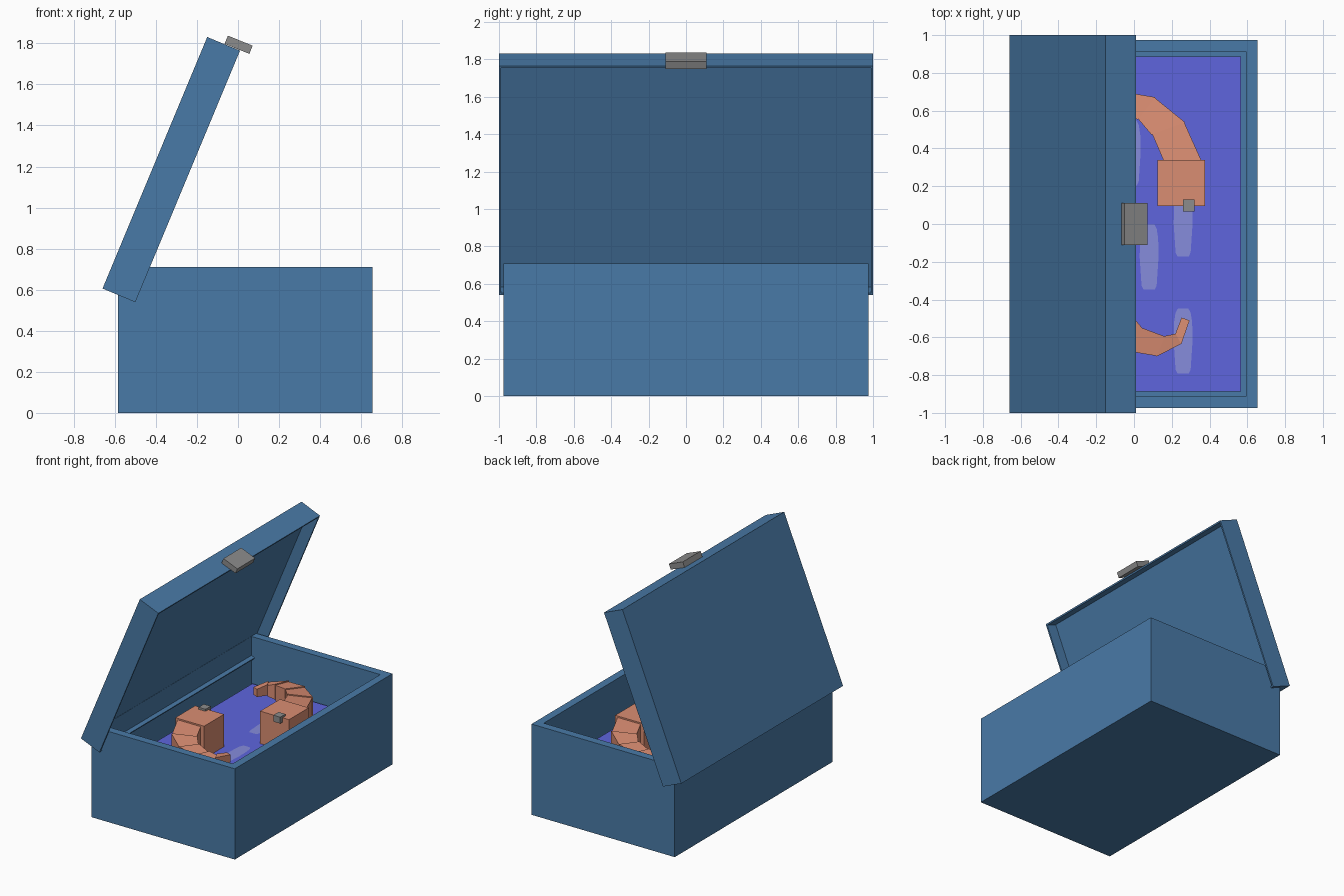
import bpy, bmesh, math
from mathutils import Matrix, Vector

if "Cube" in bpy.data.objects:
    bpy.data.objects.remove(bpy.data.objects["Cube"])


def material(name, rgb):
    lin = [((c / 255 + 0.055) / 1.055) ** 2.4 for c in rgb]
    m = bpy.data.materials.new(name)
    m.diffuse_color = (*lin, 1)
    m.use_nodes = True
    m.node_tree.nodes["Principled BSDF"].inputs["Base Color"].default_value = m.diffuse_color
    return m


BLUE = material("box blue", (73, 122, 167))
WATER = material("water violet", (94, 101, 222))
GLINT = material("glint lavender", (134, 140, 220))
SALMON = material("shell salmon", (218, 141, 114))
GREY = material("metal grey", (140, 140, 140))


def finish(name, bm, mat, matrix=Matrix()):
    bmesh.ops.recalc_face_normals(bm, faces=bm.faces)
    mesh = bpy.data.meshes.new(name)
    bm.to_mesh(mesh)
    bm.free()
    mesh.materials.append(mat)
    ob = bpy.data.objects.new(name, mesh)
    ob.matrix_world = matrix
    bpy.context.collection.objects.link(ob)
    return ob


def cube_mesh(size):
    bm = bmesh.new()
    bmesh.ops.create_cube(bm, size=1)
    bmesh.ops.scale(bm, vec=size, verts=bm.verts)
    return bm


def block(name, size, mat, matrix):
    return finish(name, cube_mesh(size), mat, matrix)


def open_box(name, size, wall, depth, mat, matrix):
    """Box whose local +z face is hollowed out."""
    bm = cube_mesh(size)
    top = max(bm.faces, key=lambda f: f.calc_center_median().z)
    bmesh.ops.inset_region(bm, faces=[top], thickness=wall)
    ext = bmesh.ops.extrude_face_region(bm, geom=[top])
    verts = [v for v in ext["geom"] if isinstance(v, bmesh.types.BMVert)]
    bmesh.ops.translate(bm, vec=(0, 0, -depth), verts=verts)
    if top.is_valid:
        bmesh.ops.delete(bm, geom=[top], context="FACES_ONLY")
    return finish(name, bm, mat, matrix)


def place(x, y, z, angle=0, axis="Y"):
    return Matrix.Translation((x, y, z)) @ Matrix.Rotation(math.radians(angle), 4, axis)


CX = 0.035  # centre of the lower box
WATER_Z = 0.357

# Lower box, tilted lid and clasp
open_box("lower_box", (1.24, 1.95, 0.71), 0.088, 0.62, BLUE, place(CX, 0, 0.355))
open_box("lid", (1.327, 2.0, 0.173), 0.017, 0.088, BLUE, place(-0.325, 0, 1.185, 112.6))
block("clasp", (0.13, 0.22, 0.043), GREY, place(0.003, 0, 1.793, 22.0))

# Water filling the box
block("water", (1.064, 1.774, WATER_Z - 0.09), WATER,
      place(CX, 0, (WATER_Z + 0.09) / 2))

# Pale glints lying on the water
for i, (x, y) in enumerate([(0.26, 0.0), (0.08, -0.175), (0.26, -0.62), (-0.015, 0.375)]):
    bm = bmesh.new()
    half = [(0.03, -0.172), (0.04, -0.15), (0.05, 0.0), (0.048, 0.1), (0.04, 0.15), (0.028, 0.172)]
    outline = half + [(-a, b) for a, b in reversed(half)]
    bm.faces.new([bm.verts.new((a, b, 0)) for a, b in outline])
    finish(f"water_glint_{i + 1}", bm, GLINT, place(x, y, WATER_Z + 0.003))


def segment(name, p, q, turn):
    """Tapered block between two stations (x, y, angle, width, top, height)."""
    bm = bmesh.new()
    rings = []
    for x, y, ang, w, top, h in (p, q):
        side = Vector((math.cos(math.radians(ang)), math.sin(math.radians(ang)), 0)) * w / 2
        c = Vector((x, y, top))
        down = Vector((0, 0, -h))
        rings.append([bm.verts.new(v) for v in
                      (c - side, c + side, c + side + down, c - side + down)])
    a, b = rings
    bm.faces.new(a)
    bm.faces.new(b)
    for i in range(4):
        j = (i + 1) % 4
        bm.faces.new((a[i], a[j], b[j], b[i]))
    finish(name, bm, SALMON, turn)


# Stations down the curled tail: x, y, cross angle, width, top, height
stations = [
    (0.257, 0.335, 0, 0.20, 0.60, 0.21),
    (0.182, 0.505, 20, 0.19, 0.592, 0.19),
    (0.066, 0.612, 52, 0.15, 0.582, 0.15),
    (-0.072, 0.647, 67, 0.118, 0.572, 0.12),
    (-0.165, 0.608, 118, 0.065, 0.56, 0.085),
    (-0.203, 0.503, 160, 0.045, 0.547, 0.06),
]

# Two curled creatures, one turned half round about the box centre
for label, angle in (("right", 0), ("left", 180)):
    turn = Matrix.Translation((CX, 0, 0)) @ Matrix.Rotation(math.radians(angle), 4, "Z") \
        @ Matrix.Translation((-CX, 0, 0))
    block(f"{label}_head", (0.25, 0.245, 0.255), SALMON, turn @ place(0.25, 0.2175, 0.4835))
    block(f"{label}_eye", (0.06, 0.065, 0.05), GREY, turn @ place(0.29, 0.0975, 0.602))
    for i in range(len(stations) - 1):
        p, q = stations[i], list(stations[i + 1])
        if q[3] > 0.05:  # each piece ends slightly smaller than the next begins
            q[3] *= 0.95
            q[4] -= 0.008
        # keep the cross direction continuous where the tail turns back
        segment(f"{label}_tail_{i + 1}", p, q, turn)
